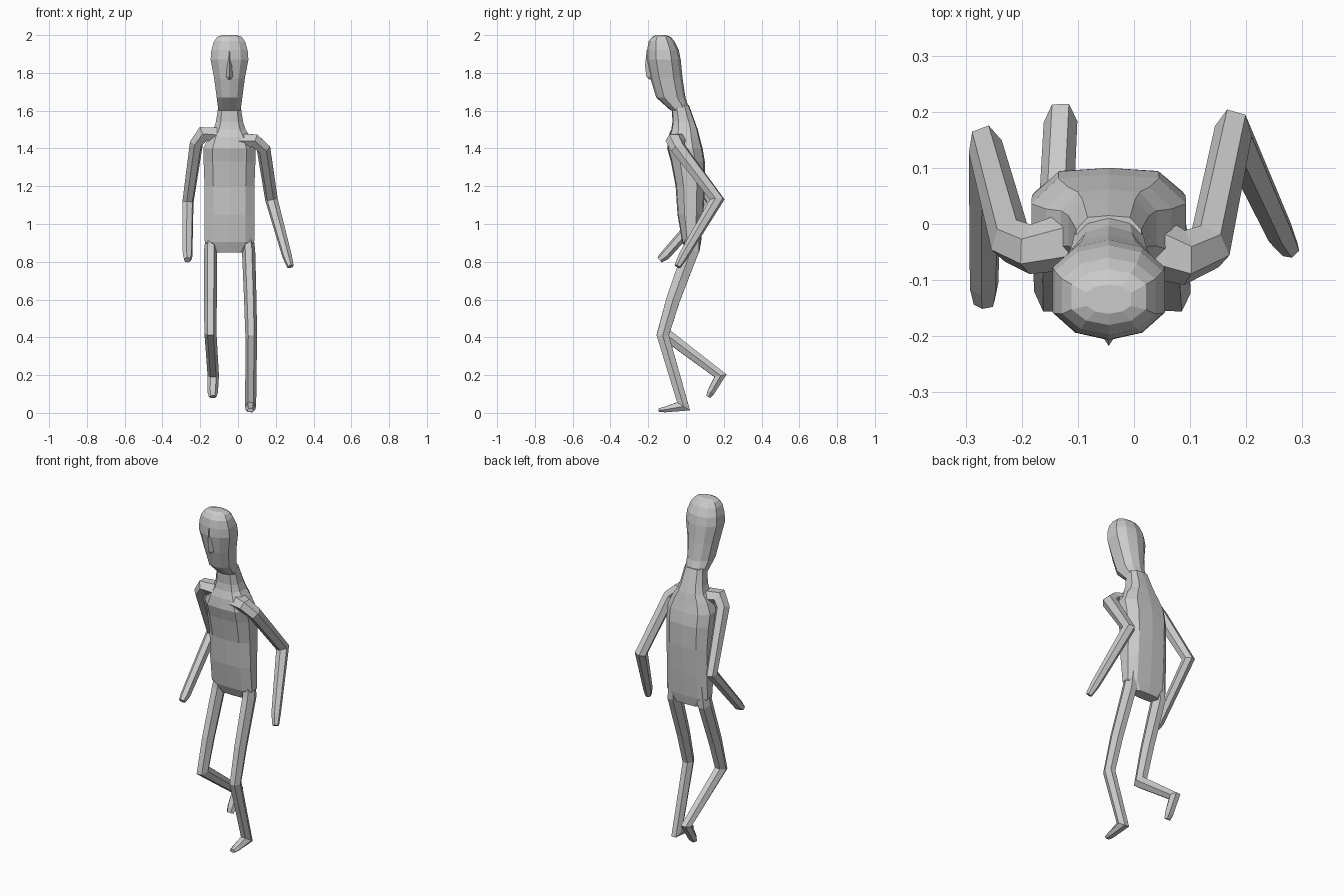
import bpy, bmesh, math
from mathutils import Vector

CX = -0.045  # centre line of the body


def skin(name, rings):
    """Join equal-sized rings of points into a closed flat-shaded mesh."""
    bm = bmesh.new()
    loops = [[bm.verts.new(p) for p in ring] for ring in rings]
    n = len(loops[0])
    for a, b in zip(loops, loops[1:]):
        for i in range(n):
            j = (i + 1) % n
            bm.faces.new((a[i], a[j], b[j], b[i]))
    bm.faces.new(loops[0])
    bm.faces.new(loops[-1])
    bmesh.ops.recalc_face_normals(bm, faces=bm.faces)
    mesh = bpy.data.meshes.new(name)
    bm.to_mesh(mesh)
    bm.free()
    obj = bpy.data.objects.new(name, mesh)
    bpy.context.collection.objects.link(obj)
    return obj


def stack(name, sections, corner=.6, chamfer=.85):
    """Rounded-box sections with a centre line: (z, y front, y back, half width)."""
    shape = [(1, -.45), (1, .45), (corner, chamfer), (0, 1), (-corner, chamfer),
             (-1, .45), (-1, -.45), (-corner, -chamfer), (0, -1), (corner, -chamfer)]
    return skin(name, [[(CX + u * w, (f + b) / 2 + v * (b - f) / 2, z) for u, v in shape]
                       for z, f, b, w in sections])


def limb(name, path, ref, sides=6):
    """Mitred tube along path points (x, y, z, half width, half depth)."""
    pts = [Vector(p[:3]) for p in path]
    dirs = [(b - a).normalized() for a, b in zip(pts, pts[1:])]
    t = dirs[0]
    ref = Vector(ref)
    side = (ref - t * ref.dot(t)).normalized()
    rings = []
    for i, p in enumerate(pts):
        t = dirs[max(i - 1, 0)]
        nxt = dirs[min(i, len(dirs) - 1)]
        plane = (t + nxt).normalized()
        up = t.cross(side)
        ring = []
        for k in range(sides):
            a = math.tau * k / sides
            o = side * math.cos(a) * path[i][3] + up * math.sin(a) * path[i][4]
            ring.append(p + o - t * (o.dot(plane) / t.dot(plane)))
        rings.append(ring)
        side = t.rotation_difference(nxt) @ side
    return skin(name, rings)


# Torso and neck
stack("torso", [
    (.85, .005, .07, .085), (.905, -.02, .08, .131), (1.05, -.045, .092, .132),
    (1.2, -.055, .1, .132), (1.33, -.08, .1, .137), (1.4, -.1, .088, .138),
    (1.46, -.092, .072, .112), (1.5, -.078, .062, .085),
    (1.54, -.072, .048, .072), (1.63, -.075, .015, .058)], .65, .93)

# Head
stack("head", [
    (1.6, -.08, .02, .058), (1.625, -.108, .012, .062), (1.67, -.158, -.003, .068),
    (1.77, -.188, -.018, .081), (1.87, -.207, -.028, .1), (1.92, -.206, -.038, .096),
    (1.965, -.198, -.06, .083), (1.99, -.18, -.08, .066), (2.0, -.16, -.108, .04)])

# Nose
skin("nose", [[(CX - w, y + .03, z), (CX, y, z), (CX + w, y + .03, z)]
              for z, y, w in [(1.765, -.195, .018), (1.78, -.21, .022),
                              (1.84, -.217, .02), (1.92, -.208, .012)]])

# Arms, swung back at the elbow with the hands forward
limb("right_arm", [
    (.02, -.035, 1.44, .06, .045), (.09, -.06, 1.44, .046, .038),
    (.135, -.04, 1.4, .042, .036), (.177, .165, 1.13, .034, .034),
    (.26, -.015, .83, .026, .026), (.278, -.045, .775, .018, .018)], (0, 1, 0))
limb("left_arm", [
    (-.09, -.025, 1.47, .055, .045), (-.185, -.045, 1.477, .043, .04),
    (-.22, -.03, 1.43, .04, .036), (-.265, .138, 1.115, .032, .031),
    (-.267, -.11, .835, .027, .027), (-.267, -.14, .81, .018, .02)], (0, 1, 0))

# Standing leg with flat foot
limb("right_leg", [
    (.046, .04, .98, .03, .035), (.056, .027, .86, .035, .048),
    (.065, -.068, .6, .033, .042), (.07, -.123, .41, .031, .036),
    (.067, -.013, .035, .029, .031), (.065, -.11, .018, .026, .017),
    (.065, -.145, .014, .018, .011)], (1, 0, 0))

# Raised leg with hanging foot
limb("left_leg", [
    (-.136, .04, .98, .03, .035), (-.145, .027, .86, .035, .048),
    (-.146, -.068, .6, .034, .042), (-.146, -.12, .425, .032, .036),
    (-.131, .182, .197, .03, .028), (-.134, .132, .11, .028, .022),
    (-.134, .118, .085, .02, .014)], (1, 0, 0))
